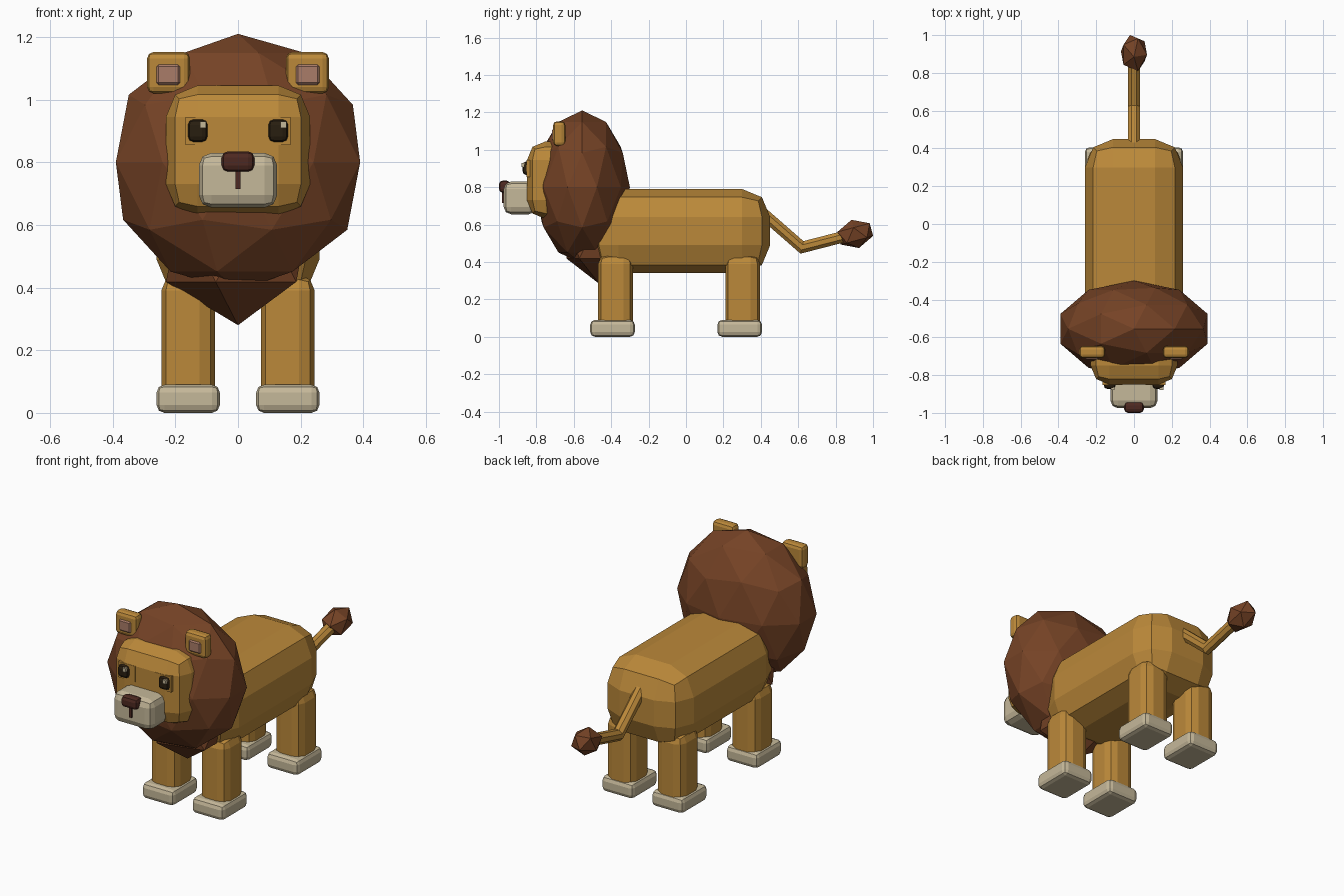
import bpy
import bmesh
import math
from mathutils import Matrix, Vector

cube = bpy.data.objects.get("Cube")
if cube:
    bpy.data.objects.remove(cube, do_unlink=True)


def material(name, rgb):
    mat = bpy.data.materials.new(name)
    mat.use_nodes = True
    mat.diffuse_color = (*rgb, 1)
    bsdf = mat.node_tree.nodes["Principled BSDF"]
    bsdf.inputs["Base Color"].default_value = (*rgb, 1)
    bsdf.inputs["Roughness"].default_value = 0.9
    return mat


FUR = material("golden fur", (0.50, 0.25, 0.042))
MANE = material("mane brown", (0.18, 0.056, 0.019))
CREAM = material("cream", (0.56, 0.48, 0.32))
DARK = material("eye dark", (0.022, 0.013, 0.005))
NOSE = material("nose brown", (0.075, 0.022, 0.015))
PINK = material("ear pink", (0.40, 0.20, 0.14))


def add_object(name, bm, mat, location):
    mesh = bpy.data.meshes.new(name)
    bm.to_mesh(mesh)
    bm.free()
    mesh.materials.append(mat)
    obj = bpy.data.objects.new(name, mesh)
    obj.location = location
    bpy.context.collection.objects.link(obj)
    return obj


def box(name, mat, x, y, z, bevel=0, segments=2):
    """Rounded box filling the given (min, max) ranges."""
    size = Vector((x[1] - x[0], y[1] - y[0], z[1] - z[0]))
    centre = Vector((sum(x), sum(y), sum(z))) / 2
    bm = bmesh.new()
    bmesh.ops.create_cube(bm, size=1)
    bmesh.ops.scale(bm, vec=size, verts=bm.verts)
    if bevel:
        bmesh.ops.bevel(bm, geom=bm.edges[:], offset=bevel, segments=segments,
                        profile=0.5, affect='EDGES', clamp_overlap=True)
    return add_object(name, bm, mat, centre)


def ball(name, mat, centre, radii, detail, tilt=0):
    """Faceted ellipsoid, tilted about the x axis."""
    bm = bmesh.new()
    bmesh.ops.create_icosphere(bm, subdivisions=detail, radius=1)
    bmesh.ops.scale(bm, vec=radii, verts=bm.verts)
    bmesh.ops.rotate(bm, matrix=Matrix.Rotation(tilt, 3, 'X'), verts=bm.verts)
    return add_object(name, bm, mat, centre)


def tube(name, mat, points, radius, sides=8):
    """Faceted tube with mitred joints along a path in the x = 0 plane."""
    pts = [Vector(p) for p in points]
    bm = bmesh.new()
    rings = []
    for i, p in enumerate(pts):
        before = (p - pts[i - 1]).normalized() if i else (pts[1] - p).normalized()
        after = (pts[i + 1] - p).normalized() if i < len(pts) - 1 else before
        along = (before + after).normalized()
        across = along.cross(Vector((1, 0, 0))) / along.dot(before)
        ring = []
        for k in range(sides):
            a = math.tau * (k + 0.5) / sides
            offset = Vector((math.cos(a), 0, 0)) + across * math.sin(a)
            ring.append(bm.verts.new(p + offset * radius))
        rings.append(ring)
    for a, b in zip(rings, rings[1:]):
        for k in range(sides):
            n = (k + 1) % sides
            bm.faces.new((a[k], a[n], b[n], b[k]))
    bm.faces.new(rings[0])
    bm.faces.new(rings[-1])
    bmesh.ops.recalc_face_normals(bm, faces=bm.faces)
    return add_object(name, bm, mat, (0, 0, 0))


def span(side, near, far):
    """Range along x, flipped for the right side."""
    return tuple(sorted((side * near, side * far)))


# Body, mane and chest tuft
box("body", FUR, (-0.26, 0.26), (-0.51, 0.45), (0.34, 0.79), 0.15)
ball("mane", MANE, (0, -0.555, 0.80), (0.41, 0.255, 0.41), 2)
ball("chest_tuft", MANE, (0, -0.46, 0.53), (0.257, 0.21, 0.25), 1)

# Face
box("face", FUR, (-0.23, 0.23), (-0.85, -0.50), (0.63, 1.045), 0.1)
box("muzzle", CREAM, (-0.125, 0.125), (-0.975, -0.80), (0.655, 0.83), 0.04)
box("nose", NOSE, (-0.052, 0.052), (-1.0, -0.94), (0.77, 0.835), 0.02)
box("mouth_line", NOSE, (-0.008, 0.008), (-0.983, -0.96), (0.715, 0.775))

# Paired parts
for side, label in ((1, "left"), (-1, "right")):
    box(label + "_ear", FUR, span(side, 0.153, 0.29), (-0.71, -0.645), (1.02, 1.152), 0.02)
    box(label + "_inner_ear", PINK, span(side, 0.18, 0.265), (-0.717, -0.68), (1.042, 1.117), 0.012, 1)
    box(label + "_eyelid", FUR, span(side, 0.06, 0.168), (-0.852, -0.80), (0.855, 0.945))
    box(label + "_eye", DARK, span(side, 0.097, 0.16), (-0.873, -0.82), (0.865, 0.937), 0.018)
    glint = side * 0.1285 + 0.0165
    box(label + "_eye_glint", CREAM, (glint - 0.01, glint + 0.01), (-0.88, -0.86), (0.909, 0.93))

    for end, y in (("front", -0.377), ("back", 0.303)):
        box(f"{label}_{end}_leg", FUR, span(side, 0.073, 0.245),
            (y - 0.093, y + 0.093), (0.01, 0.44), 0.05)
        box(f"{label}_{end}_paw", CREAM, span(side, 0.058, 0.26),
            (y - 0.135, y + 0.103), (0, 0.09), 0.025)

# Tail
tube("tail", FUR, [(0, 0.40, 0.67), (0, 0.62, 0.478), (0, 0.90, 0.55)], 0.033)
ball("tail_tuft", MANE, (0, 0.905, 0.55), (0.077, 0.105, 0.078), 1, math.radians(15))
